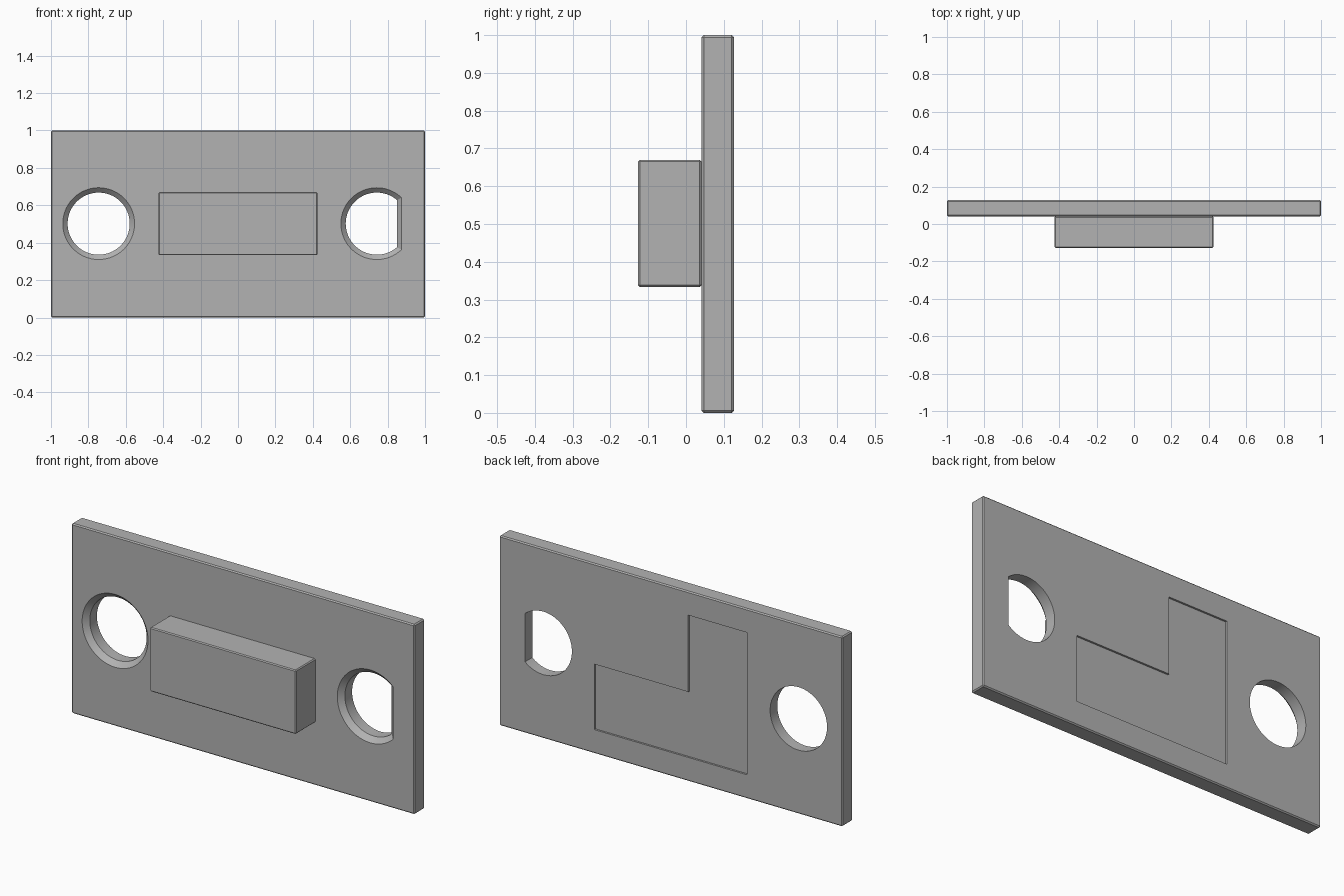
import bpy, bmesh, math

if "Cube" in bpy.data.objects:
    bpy.data.objects.remove(bpy.data.objects["Cube"])

PLATE_FRONT, PLATE_BACK = 0.041, 0.127

grey = bpy.data.materials.new("plain grey")
grey.diffuse_color = (0.45, 0.45, 0.45, 1)
grey.use_nodes = True
grey.node_tree.nodes["Principled BSDF"].inputs["Base Color"].default_value = grey.diffuse_color


def make_object(name, bm):
    bmesh.ops.recalc_face_normals(bm, faces=bm.faces[:])
    mesh = bpy.data.meshes.new(name)
    bm.to_mesh(mesh)
    bm.free()
    mesh.materials.append(grey)
    obj = bpy.data.objects.new(name, mesh)
    bpy.context.collection.objects.link(obj)
    return obj


def chamfered_box(name, lo, hi, chamfer):
    bm = bmesh.new()
    bmesh.ops.create_cube(bm, size=1)
    for v in bm.verts:
        v.co = [(a + b) / 2 + c * (b - a) for a, b, c in zip(lo, hi, v.co)]
    bmesh.ops.bevel(bm, geom=bm.edges[:], offset=chamfer, segments=1, affect='EDGES')
    return make_object(name, bm)


def loft(name, sections):
    """Skin a series of (y, [(x, z), ...]) outlines and cap both ends."""
    bm = bmesh.new()
    rings = [[bm.verts.new((x, y, z)) for x, z in pts] for y, pts in sections]
    n = len(rings[0])
    for a, b in zip(rings, rings[1:]):
        for i in range(n):
            j = (i + 1) % n
            bm.faces.new((a[i], a[j], b[j], b[i]))
    bm.faces.new(rings[0])
    bm.faces.new(rings[-1])
    return make_object(name, bm)


def hole_outline(cx, radius, flat, n=72):
    """Circle, optionally cut off by a vertical flat on the +x side."""
    a = math.acos(flat / radius) if flat else math.pi / n
    angles = [a + (2 * math.pi - 2 * a) * i / (n - 1) for i in range(n)]
    return [(cx + radius * math.cos(t), 0.502 + radius * math.sin(t)) for t in angles]


def hole_cutter(name, cx, flat=None):
    # 45 degree countersink on the front, then a straight bore
    steps = [(PLATE_FRONT - 0.01, 0.036), (PLATE_FRONT + 0.026, 0), (PLATE_BACK + 0.05, 0)]
    return loft(name, [(y, hole_outline(cx, 0.166 + grow, flat and flat + grow))
                       for y, grow in steps])


# Main parts
plate = chamfered_box("plate", (-1, PLATE_FRONT, 0), (1, PLATE_BACK, 1), 0.006)
block = chamfered_box("front_block", (-0.425, -0.127, 0.333), (0.425, PLATE_FRONT, 0.67), 0.005)

# Round hole, D-shaped hole and shallow L-shaped recess on the back
ell = [(-0.445, 0.126), (0.445, 0.126), (0.445, 0.471),
       (-0.102, 0.471), (-0.102, 0.875), (-0.445, 0.875)]
cutters = [hole_cutter("round_hole_cutter", -0.745),
           hole_cutter("flatted_hole_cutter", 0.742, flat=0.107),
           loft("recess_cutter", [(PLATE_BACK - 0.01, ell), (PLATE_BACK + 0.05, ell)])]

bpy.context.view_layer.objects.active = plate
plate.select_set(True)
for cutter in cutters:
    cutter.hide_render = True
    mod = plate.modifiers.new(cutter.name, 'BOOLEAN')
    mod.operation, mod.solver, mod.object = 'DIFFERENCE', 'EXACT', cutter
    bpy.ops.object.modifier_apply(modifier=mod.name)
    bpy.data.objects.remove(cutter)

bpy.ops.object.shade_smooth_by_angle(angle=math.radians(30))
